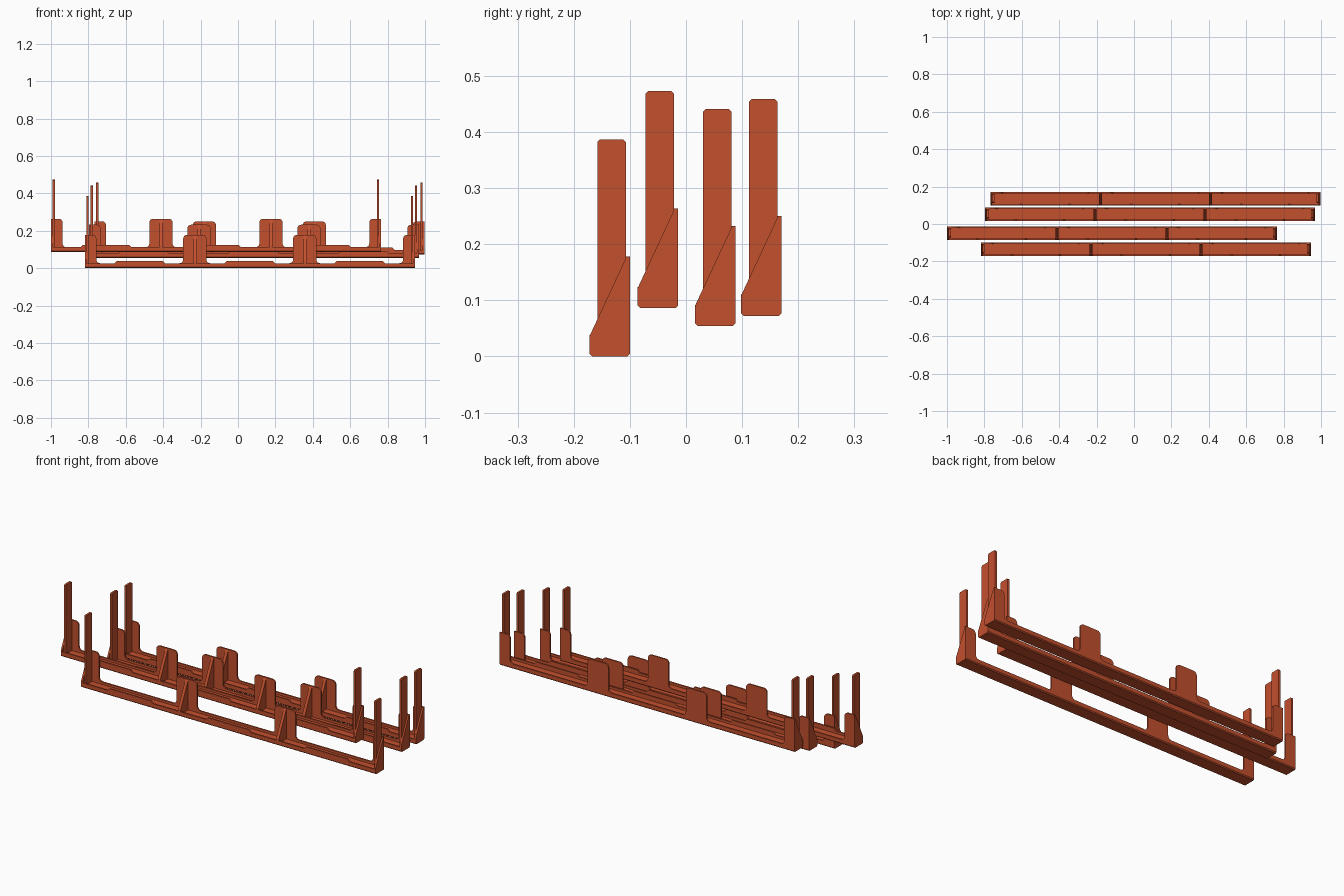
import bpy, bmesh, math

if "Cube" in bpy.data.objects:
    bpy.data.objects.remove(bpy.data.objects["Cube"])

mat = bpy.data.materials.new("burnt orange")
mat.diffuse_color = (0.55, 0.08, 0.027, 1)
mat.use_nodes = True
mat.node_tree.nodes["Principled BSDF"].inputs["Base Color"].default_value = mat.diffuse_color

L, D = 1.764, 0.072          # rail length and depth
H = L / 2
BAY = L / 3
LOW, TAB = 0.026, 0.178      # low edge and tab heights
WALL = 0.008


def prism(name, pts, axis, a, b):
    """Extrude a 2D outline: axis 'x' takes (y, z) points, 'y' takes (x, z)."""
    bm = bmesh.new()
    place = (lambda p, t: (t, p[0], p[1])) if axis == 'x' else (lambda p, t: (p[0], t, p[1]))
    face = bm.faces.new([bm.verts.new(place(p, a)) for p in pts])
    ext = bmesh.ops.extrude_face_region(bm, geom=[face])
    move = (b - a, 0, 0) if axis == 'x' else (0, b - a, 0)
    bmesh.ops.translate(bm, vec=move, verts=[v for v in ext['geom'] if isinstance(v, bmesh.types.BMVert)])
    bmesh.ops.recalc_face_normals(bm, faces=bm.faces)
    mesh = bpy.data.meshes.new(name)
    bm.to_mesh(mesh)
    bm.free()
    mesh.materials.append(mat)
    return name, mesh


def arc(cx, cz, r, start, end, n=4):
    return [(cx + r * math.cos(math.radians(start + (end - start) * i / n)),
             cz + r * math.sin(math.radians(start + (end - start) * i / n))) for i in range(n + 1)]


def tab_left(x, r=0.02):
    """Rising left side of a tab: fillet at the foot, rounded shoulder."""
    return arc(x - r, LOW + r, r, -90, 0) + arc(x + r, TAB - r, r, 180, 90)


def tab_right(x, r=0.02):
    return arc(x - r, TAB - r, r, 90, 0) + arc(x + r, LOW + r, r, 180, 270)


parts = []

# floor with chamfered bottom edges
c = 0.005
parts.append(prism("floor", [(c, 0), (D - c, 0), (D, c), (D, 0.013), (0, 0.013), (0, c)],
                   'x', -H + 0.004, H - 0.004))

# back wall: half tabs at the ends, full tabs over the two dividers
outline = [(H, c), (-H, c), (-H, TAB)] + tab_right(-H + 0.062)
for x in (-BAY / 2, BAY / 2):
    outline += tab_left(x - 0.062) + tab_right(x + 0.062)
outline += tab_left(H - 0.062) + [(H, TAB)]
parts.append(prism("back_wall", outline, 'y', D - WALL, D))

# front lip with a raised stretch in the middle of every bay
outline = [(H, c), (-H, c), (-H, LOW)]
for x in (-BAY, 0, BAY):
    outline += [(x - 0.135, LOW), (x - 0.123, 0.038), (x + 0.123, 0.038), (x + 0.135, LOW)]
outline.append((H, LOW))
parts.append(prism("front_lip", outline, 'y', 0, WALL))

# sloped gussets: thin at the ends, thicker as dividers
slope = [(c, 0), (D - c, 0), (D, c), (D, TAB), (D - 0.006, TAB), (0, 0.036), (0, c)]
for name, a, b in (("left_gusset", -H, -H + 0.01), ("right_gusset", H - 0.01, H),
                   ("left_divider", -BAY / 2 - 0.008, -BAY / 2 + 0.008),
                   ("right_divider", BAY / 2 - 0.008, BAY / 2 + 0.008)):
    parts.append(prism(name, slope, 'x', a, b))

# tall thin posts just inside the end gussets
y0, y1, top, k = 0.014, 0.065, 0.387, 0.005
post = [(y0, 0.01), (y1, 0.01), (y1, top - k), (y1 - k, top), (y0 + k, top), (y0, top - k)]
parts.append(prism("left_post", post, 'x', -H + 0.0095, -H + 0.021))
parts.append(prism("right_post", post, 'x', H - 0.021, H - 0.0095))

# four identical rails, staggered
rails = [("front", 0.063, -0.172, 0.0), ("second", -0.118, -0.086, 0.086),
         ("third", 0.085, 0.016, 0.054), ("back", 0.114, 0.098, 0.072)]
for rail, x, y, z in rails:
    for name, mesh in parts:
        ob = bpy.data.objects.new(rail + "_rail_" + name, mesh)
        ob.location = (x, y, z)
        bpy.context.collection.objects.link(ob)
